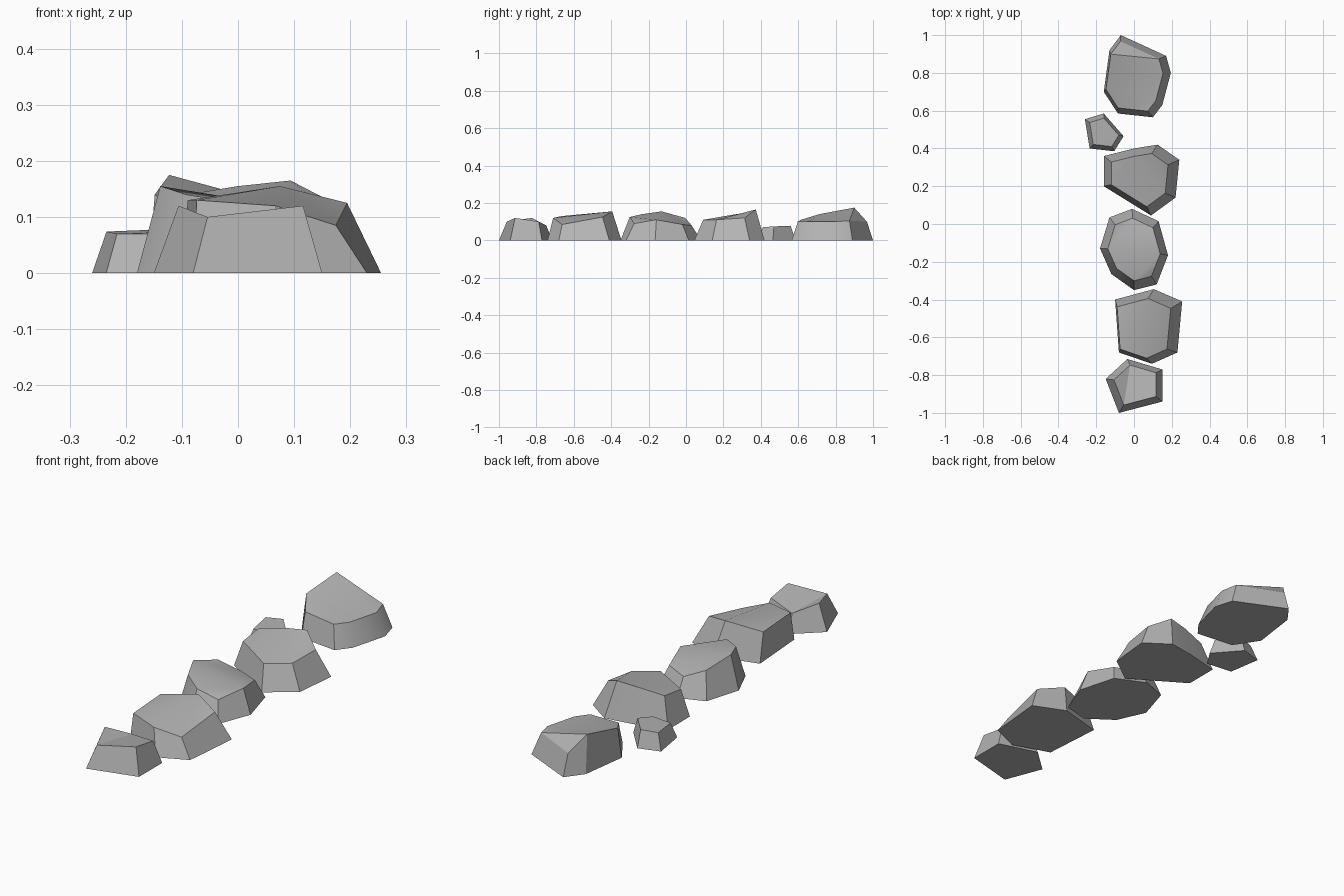
import bpy
import bmesh
import math
from mathutils import Vector

default_cube = bpy.data.objects.get("Cube")
if default_cube:
    bpy.data.objects.remove(default_cube, do_unlink=True)

CM = 0.01  # outlines and heights are written in hundredths


def make_material(name, colour):
    material = bpy.data.materials.new(name)
    material.use_nodes = True
    material.diffuse_color = colour
    material.node_tree.nodes["Principled BSDF"].inputs["Base Color"].default_value = colour
    return material


stone_grey = make_material("stone grey", (0.45, 0.45, 0.45, 1))


def make_stone(name, corners, taper, shift=(0, 0)):
    """Extrude a ground outline to a tapered, uneven top.

    Each corner gives x, y on the ground and the height of the top above it.
    """
    bm = bmesh.new()
    ground = [bm.verts.new((x * CM, y * CM, 0)) for x, y, height in corners]
    base = bm.faces.new(ground)

    # Middle of the outline, about which the top shrinks
    xs = [vert.co.x for vert in ground]
    ys = [vert.co.y for vert in ground]
    middle = Vector((min(xs) + max(xs), min(ys) + max(ys), 0)) / 2
    offset = Vector((*shift, 0)) * CM

    # Sloping sides and the tilted top
    rim = []
    for vert, (x, y, height) in zip(ground, corners):
        point = middle + (vert.co - middle) * taper + offset
        point.z = height * CM
        rim.append(bm.verts.new(point))
    count = len(ground)
    for i in range(count):
        j = (i + 1) % count
        bm.faces.new((ground[i], ground[j], rim[j], rim[i]))
    top = bm.faces.new(rim)
    bmesh.ops.triangulate(bm, faces=[top], ngon_method="BEAUTY")
    bmesh.ops.recalc_face_normals(bm, faces=bm.faces[:])

    mesh = bpy.data.meshes.new(name)
    bm.to_mesh(mesh)
    bm.free()
    mesh.materials.append(stone_grey)
    stone = bpy.data.objects.new(name, mesh)
    bpy.context.collection.objects.link(stone)

    # Soft facets on the top and rounded sides, crisp rim
    bpy.ops.object.select_all(action="DESELECT")
    stone.select_set(True)
    bpy.context.view_layer.objects.active = stone
    bpy.ops.object.shade_smooth_by_angle(angle=math.radians(30))
    return stone


# Row of stones from the back to the front
make_stone("back_stone", [
    (-7, 100, 10), (17, 89, 10.5), (19.5, 80, 10), (15, 63, 10),
    (10, 56.5, 10), (-8.5, 58.5, 11), (-16, 70, 14), (-13, 92, 17.5),
], taper=0.85, shift=(-1.5, 0))

make_stone("small_side_stone", [
    (-16, 58.5, 7.7), (-5.5, 46.5, 7.5), (-10.5, 38.5, 7),
    (-23.5, 40, 7), (-26, 55.5, 7.4),
], taper=0.75)

make_stone("middle_back_stone", [
    (12.5, 42, 16.5), (24, 34, 12), (22, 14, 11), (9, 4.5, 11),
    (-16, 20, 12), (-16, 36, 13.5), (0, 40, 15.5),
], taper=0.75, shift=(-1, 0))

make_stone("centre_stone", [
    (-1, 8, 8), (13, 1.5, 8.5), (18, -16.5, 11), (12, -32, 9),
    (0, -35, 12.5), (-12, -26.5, 14), (-18, -13, 15.5), (-13, 3.5, 12),
], taper=0.77)

make_stone("middle_front_stone", [
    (10.5, -34.5, 15.5), (25.5, -41, 12.5), (23, -68, 8.5),
    (9.5, -74, 12), (-8, -68, 13), (-10, -40, 13),
], taper=0.8, shift=(-2.5, -1))

make_stone("front_stone", [
    (-3.5, -71.5, 8), (15, -77, 10), (15, -94, 12),
    (-8, -100, 10), (-15, -82, 12),
], taper=0.74, shift=(0.5, 0.5))
